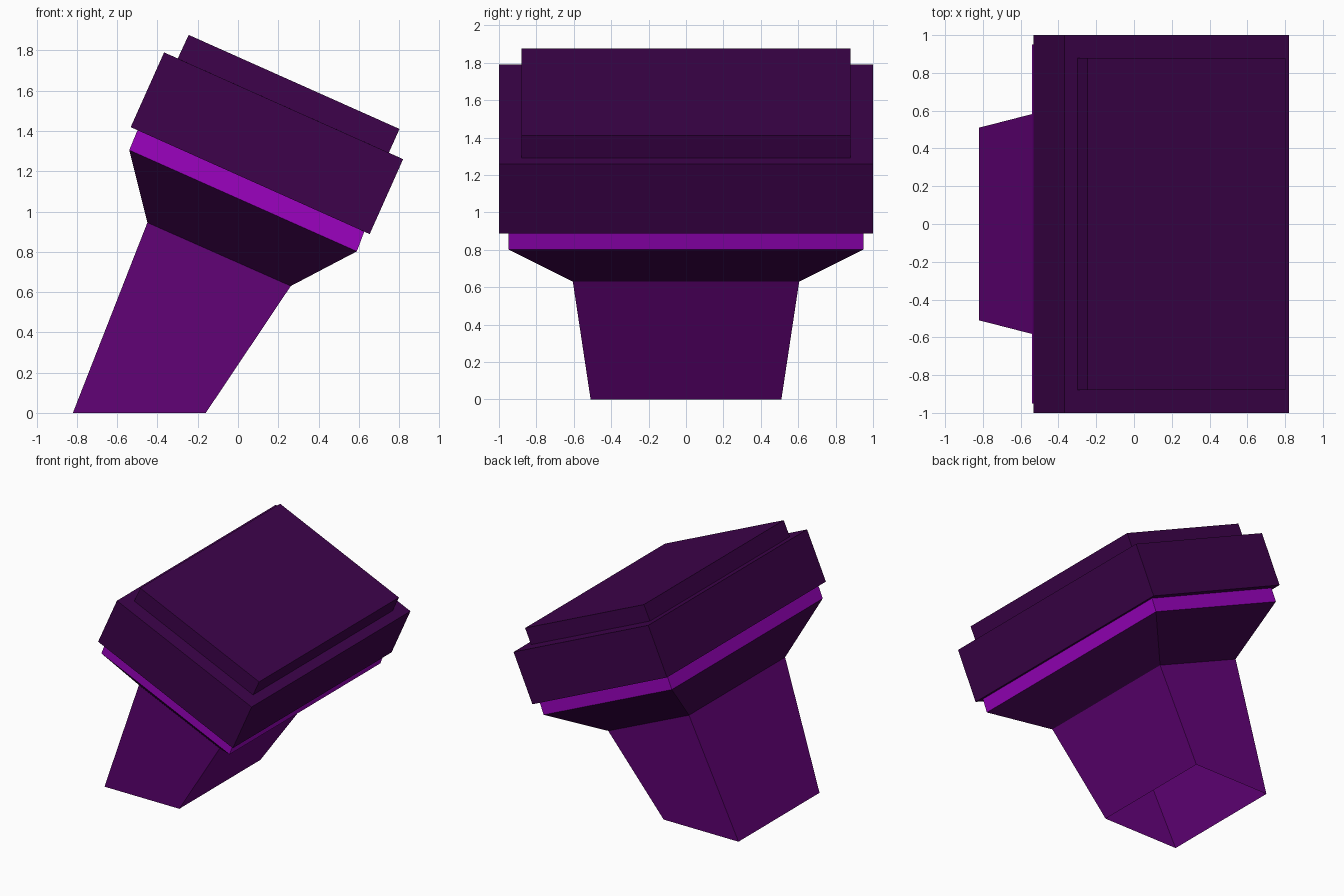
import bpy

if "Cube" in bpy.data.objects:
    bpy.data.objects.remove(bpy.data.objects["Cube"])


def material(name, rgb):
    m = bpy.data.materials.new(name)
    m.diffuse_color = (*rgb, 1.0)
    m.use_nodes = True
    m.node_tree.nodes["Principled BSDF"].inputs["Base Color"].default_value = m.diffuse_color
    return m


DARK = material("dark purple", (0.047, 0.0008, 0.070))
MID = material("mid purple", (0.133, 0.0008, 0.202))
BRIGHT = material("bright purple", (0.328, 0.0008, 0.52))


def ring(left, right, half):
    """Four corners of a tilted rectangle: left and right are (x, z)."""
    (lx, lz), (rx, rz) = left, right
    return [(lx, -half, lz), (rx, -half, rz), (rx, half, rz), (lx, half, lz)]


def loft(name, rings, mat, cap=False):
    """Skin of quads through the rings, from the lowest to the highest."""
    verts = [v for r in rings for v in r]
    faces = []
    for k in range(len(rings) - 1):
        a, b = 4 * k, 4 * k + 4
        for i in range(4):
            j = (i + 1) % 4
            faces.append((a + i, a + j, b + j, b + i))
    if cap:
        n = len(verts)
        faces.append((n - 4, n - 3, n - 2, n - 1))
    me = bpy.data.meshes.new(name)
    me.from_pydata(verts, [], faces)
    me.materials.append(mat)
    me.update()
    ob = bpy.data.objects.new(name, me)
    bpy.context.collection.objects.link(ob)
    return ob


# Cross-sections from the foot up to the top
foot = ring((-0.82, 0.0), (-0.16, 0.0), 0.51)
neck_top = ring((-0.45, 0.945), (0.262, 0.63), 0.605)
band_low = ring((-0.54, 1.305), (0.59, 0.802), 0.95)
band_high = ring((-0.499, 1.404), (0.627, 0.9), 0.95)
slab_low = ring((-0.533, 1.419), (0.654, 0.888), 1.0)
slab_high = ring((-0.367, 1.79), (0.82, 1.26), 1.0)
panel_low = ring((-0.299, 1.76), (0.749, 1.292), 0.88)
panel_high = ring((-0.245, 1.877), (0.802, 1.41), 0.88)

# Leaning neck, open underneath
loft("neck", [foot, neck_top], MID)
# Flare widening to the head
loft("flare", [neck_top, band_low], DARK)
# Bright trim band
loft("trim_band", [band_low, band_high], BRIGHT)
# Head slab with its lower lip and upper rim
loft("head_slab", [band_high, slab_low, slab_high, panel_low], DARK)
# Raised panel on top
loft("top_panel", [panel_low, panel_high], DARK, cap=True)
